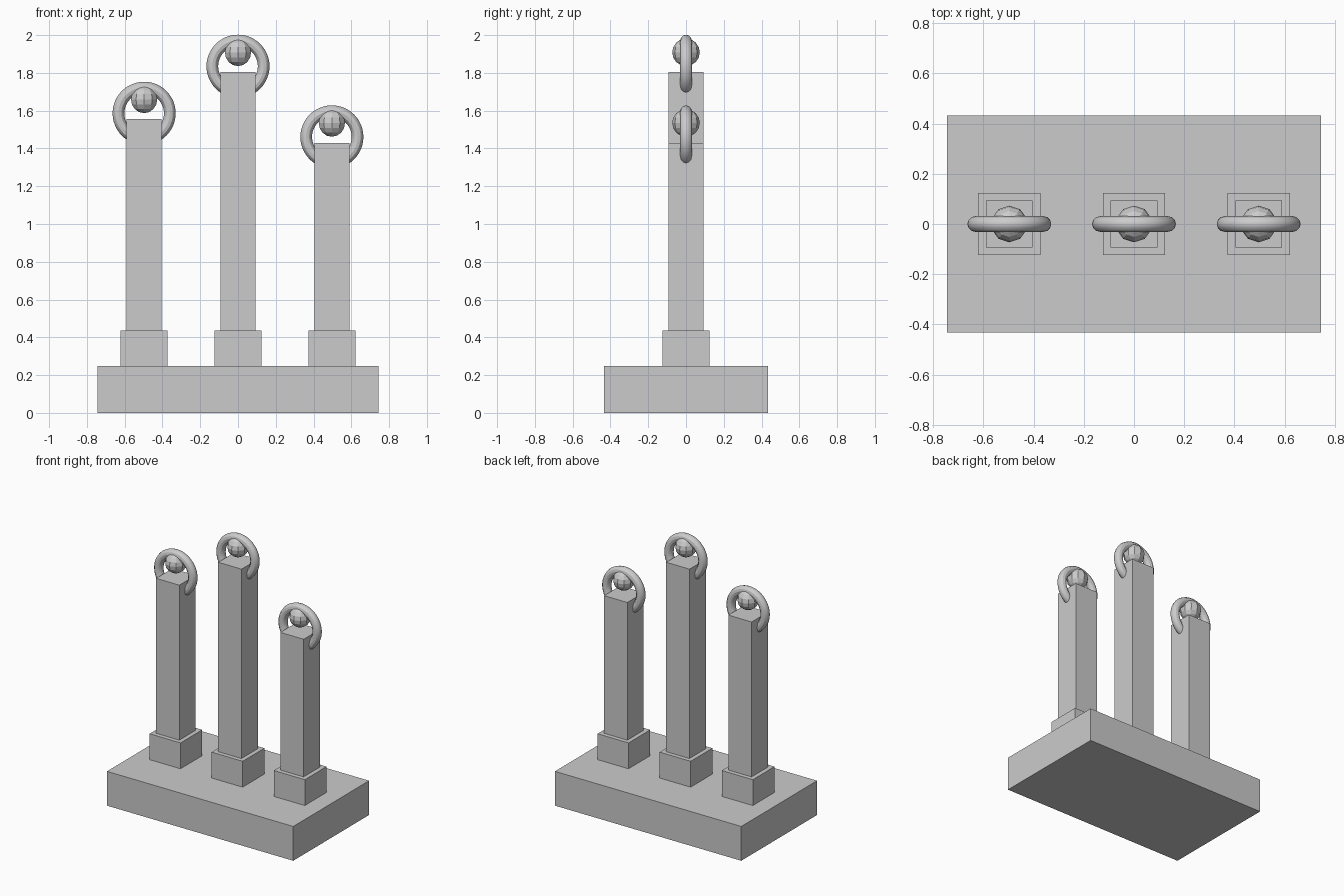
import bpy
from math import pi

if "Cube" in bpy.data.objects:
    bpy.data.objects.remove(bpy.data.objects["Cube"])


def box(name, x, half_x, half_y, z0, z1):
    bpy.ops.mesh.primitive_cube_add(size=1, location=(x, 0, (z0 + z1) / 2))
    ob = bpy.context.object
    ob.name = name
    ob.scale = (2 * half_x, 2 * half_y, z1 - z0)
    bpy.ops.object.transform_apply(location=False, rotation=False, scale=True)
    return ob


# Base slab
box("base", 0, 0.745, 0.433, 0, 0.248)

# Three pillars of different height, each with plinth, shaft, ring and ball
for side, x, top in (("left", -0.497, 1.555), ("middle", 0, 1.804), ("right", 0.497, 1.43)):
    box(f"{side}_plinth", x, 0.124, 0.124, 0.248, 0.435)
    box(f"{side}_shaft", x, 0.093, 0.093, 0.435, top)

    # Upright ring around the top of the shaft
    bpy.ops.mesh.primitive_torus_add(
        major_radius=0.136, minor_radius=0.031, major_segments=48, minor_segments=12,
        location=(x, 0, top + 0.031), rotation=(pi / 2, 0, 0))
    bpy.context.object.name = f"{side}_ring"
    bpy.ops.object.shade_smooth_by_angle()

    # Low-poly ball hanging inside the ring
    bpy.ops.mesh.primitive_uv_sphere_add(
        segments=10, ring_count=8, radius=0.073, location=(x, 0, top + 0.105))
    bpy.context.object.name = f"{side}_ball"
